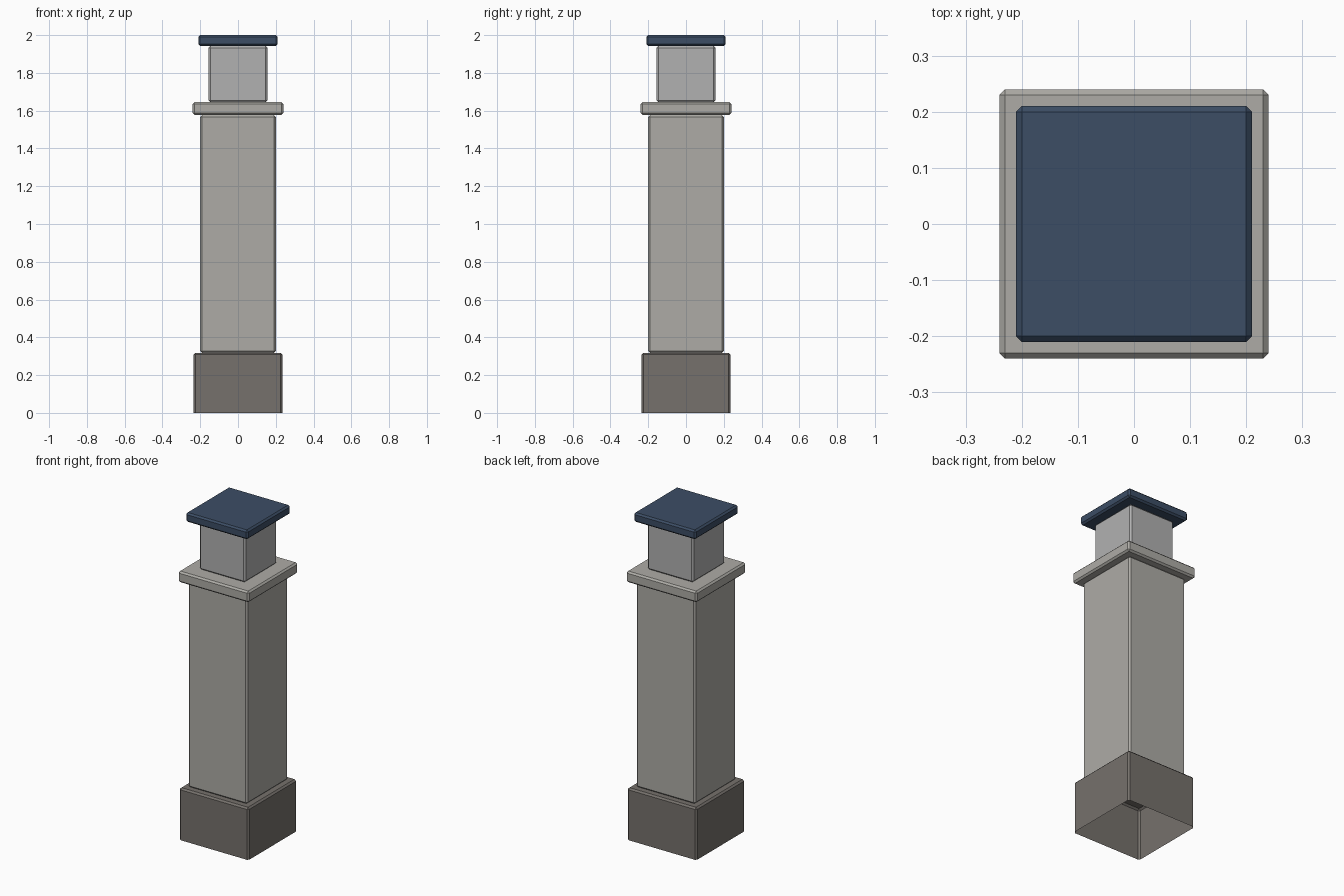
import bpy, bmesh

if "Cube" in bpy.data.objects:
    bpy.data.objects.remove(bpy.data.objects["Cube"])


def material(name, rgb):
    m = bpy.data.materials.new(name)
    m.diffuse_color = (*rgb, 1)
    m.use_nodes = True
    m.node_tree.nodes["Principled BSDF"].inputs["Base Color"].default_value = m.diffuse_color
    return m


def block(name, half, z0, z1, mat, bevel=0.01, open_bottom=False):
    """Square chamfered block; optionally a shell with no underside."""
    bm = bmesh.new()
    bmesh.ops.create_cube(bm, size=1)
    for v in bm.verts:
        v.co = (v.co.x * 2 * half, v.co.y * 2 * half, z1 if v.co.z > 0 else z0)
    if open_bottom:
        bm.normal_update()
        under = [f for f in bm.faces if f.normal.z < -0.5]
        bmesh.ops.delete(bm, geom=under, context='FACES_ONLY')
    edges = [e for e in bm.edges if not e.is_boundary]
    bmesh.ops.bevel(bm, geom=edges, offset=bevel, segments=1,
                    profile=0.5, affect='EDGES')
    mesh = bpy.data.meshes.new(name)
    bm.to_mesh(mesh)
    bm.free()
    mesh.materials.append(mat)
    ob = bpy.data.objects.new(name, mesh)
    bpy.context.collection.objects.link(ob)
    return ob


dark_stone = material("dark_stone", (0.18, 0.165, 0.15))
stone = material("stone", (0.42, 0.41, 0.38))
pale_stone = material("pale_stone", (0.44, 0.44, 0.44))
blue = material("blue_cap", (0.045, 0.075, 0.13))

# Plinth, open underneath
block("plinth", 0.235, 0.0, 0.318, dark_stone, open_bottom=True)
# Main shaft and collar
block("shaft", 0.20, 0.318, 1.577, stone)
block("collar", 0.24, 1.577, 1.645, stone)
# Upper neck and blue cap slab
block("neck", 0.155, 1.645, 1.943, pale_stone)
block("cap", 0.21, 1.943, 2.0, blue)
